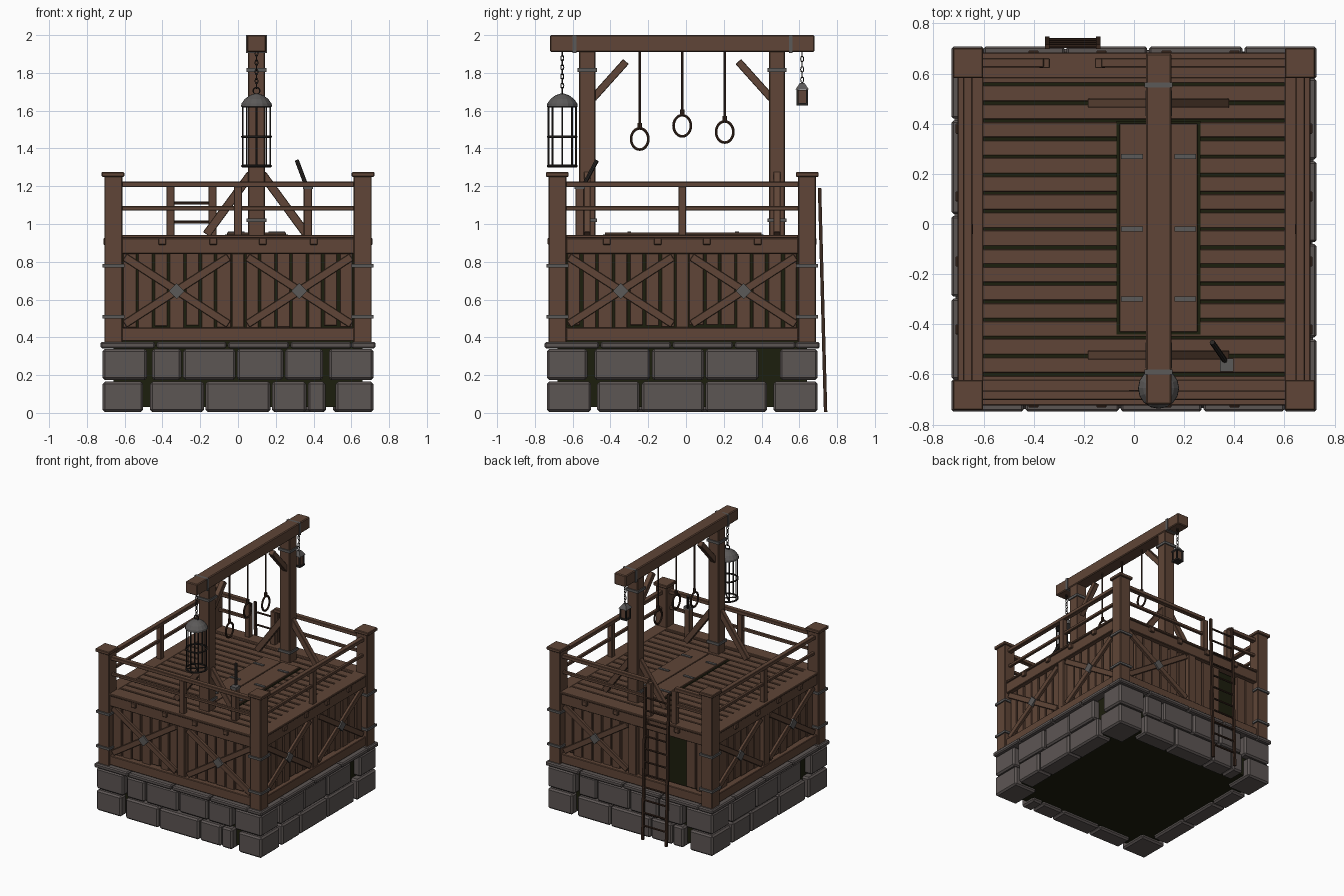
import bpy, bmesh, math, random
from mathutils import Vector, Matrix

if "Cube" in bpy.data.objects:
    bpy.data.objects.remove(bpy.data.objects["Cube"])

random.seed(4)
V = Vector
CY = -0.02                      # platform centre in y


def mat(name, r, g, b):
    m = bpy.data.materials.new(name)
    m.diffuse_color = (r, g, b, 1)
    m.use_nodes = True
    m.node_tree.nodes["Principled BSDF"].inputs["Base Color"].default_value = m.diffuse_color
    return m


WOOD = mat("brown wood", 0.115, 0.060, 0.038)
STONE = mat("grey stone", 0.108, 0.092, 0.088)
IRON = mat("grey iron", 0.105, 0.100, 0.098)
DARK_IRON = mat("dark iron", 0.022, 0.019, 0.017)
ROPE = mat("dark rope", 0.042, 0.021, 0.013)
MOSS = mat("dark moss", 0.012, 0.013, 0.004)

parts = {}                      # name -> (bmesh, material, bevel)


def part(name, m, bevel=0):
    if name not in parts:
        parts[name] = (bmesh.new(), m, bevel)
    return parts[name][0]


def box(bm, lo, hi, M=Matrix()):
    lo, hi = V(lo), V(hi)
    T = Matrix.Translation((lo + hi) / 2) @ Matrix.Diagonal((*(hi - lo), 1))
    bmesh.ops.create_cube(bm, size=1, matrix=M @ T)


def beam(bm, p, q, w, d, normal, M=Matrix()):
    """Square timber from p to q; d is its size along normal."""
    p, q, y = V(p), V(q), V(normal)
    z = (q - p).normalized()
    x = y.cross(z)
    R = Matrix((x, y, z)).transposed().to_4x4()
    S = Matrix.Diagonal((w, d, (q - p).length, 1))
    bmesh.ops.create_cube(bm, size=1, matrix=M @ Matrix.Translation((p + q) / 2) @ R @ S)


def tube(bm, pts, r, ref=(1, 0, 0), closed=False, sides=6):
    pts, n, ref, rings = [V(p) for p in pts], len(pts), V(ref), []
    for i, p in enumerate(pts):
        a = pts[(i - 1) % n] if closed or i else p
        b = pts[(i + 1) % n] if closed or i < n - 1 else p
        side = (b - a).normalized().cross(ref).normalized()
        rings.append([bm.verts.new(p + r * (math.cos(t) * ref + math.sin(t) * side))
                      for t in (2 * math.pi * k / sides for k in range(sides))])
    for i in range(n if closed else n - 1):
        A, B = rings[i], rings[(i + 1) % n]
        for k in range(sides):
            bm.faces.new((A[k], A[(k + 1) % sides], B[(k + 1) % sides], B[k]))
    if not closed:
        bm.faces.new(rings[0])
        bm.faces.new(rings[-1])


def ring(bm, c, a, b, ra, rb, r, n=20):
    """Closed loop around c in the plane of unit axes a and b."""
    a, b = V(a), V(b)
    pts = [V(c) + a * ra * math.cos(t) + b * rb * math.sin(t)
           for t in (2 * math.pi * k / n for k in range(n))]
    tube(bm, pts, r, a.cross(b), True)


def chain(bm, x, y, z0, z1, link=0.026):
    n = round((z1 - z0) / link)
    for i in range(n):
        a = (1, 0, 0) if i % 2 else (0, 1, 0)
        ring(bm, (x, y, z0 + (i + 0.5) * (z1 - z0) / n), a, (0, 0, 1), 0.008, link * 0.62, 0.003, 8)


def lathe(bm, profile, x, y, n=12):
    rows = [[bm.verts.new((x + r * math.cos(2 * math.pi * k / n), y + r * math.sin(2 * math.pi * k / n), z))
             for k in range(n)] for r, z in profile]
    for A, B in zip(rows, rows[1:]):
        for k in range(n):
            bm.faces.new((A[k], A[(k + 1) % n], B[(k + 1) % n], B[k]))
    bm.faces.new(rows[0])
    bm.faces.new(rows[-1])


# ---- dark core seen through the gaps
core = part("dark_core", MOSS)
box(core, (-0.66, CY - 0.66, 0.03), (0.66, CY + 0.66, 0.36))
box(core, (-0.62, CY - 0.62, 0.36), (0.62, CY + 0.62, 0.90))

# stone runs between the corner blocks: (row, list of start/end)
RUNS_A = {0: [(-.465, -.18), (-.172, .172), (.18, .362), (.37, .462)],
          1: [(-.455, -.30), (-.29, -.013), (-.005, .24), (.248, .45)]}
RUNS_B = {0: [(-.45, -.225), (-.215, .115), (.122, .45)],
          1: [(-.465, -.17), (-.16, .115), (.122, .405)]}
ROWS = [(0.005, 0.165), (0.175, 0.338)]

# ---- four sides, built facing front and turned round
for k, side in enumerate(("front", "right", "back", "left")):
    M = Matrix.Translation((0, CY, 0)) @ Matrix.Rotation(k * math.pi / 2, 4, 'Z')
    back = side == "back"
    stones = part("stone_base", STONE, 0.012)
    runs = RUNS_B if k % 2 else RUNS_A
    for row, (z0, z1) in enumerate(ROWS):
        for a, b in runs[row]:
            j = random.uniform(-0.006, 0.006)
            box(stones, (a, -0.712 + j, z0), (b, -0.58, z1), M)
        # corner block, long side alternating
        lx, ly = (0.235, 0.20) if (row + k) % 2 else (0.215, 0.235)
        box(stones, (-0.717, -0.717, z0), (-0.717 + lx, -0.717 + ly, z1), M)
    rim = part("stone_rim", STONE, 0.008)
    for a, b in ((-.728, -.44), (-.432, -.06), (-.052, .27), (.278, .60)):
        box(rim, (a, -0.728, 0.342), (b, -0.60, 0.376), M)

    # corner post, cap and iron bands
    post = part("corner_posts", WOOD, 0.005)
    box(post, (-0.708, -0.708, 0.37), (-0.612, -0.612, 1.255), M)
    box(part("post_caps", WOOD, 0.004), (-0.722, -0.722, 1.25), (-0.602, -0.602, 1.275), M)
    bands = part("iron_bands", IRON)
    for z in (0.51, 0.78):
        box(bands, (-0.718, -0.718, z - 0.009), (-0.602, -0.602, z + 0.009), M)

    # side frame
    frame = part("side_frame", WOOD, 0.004)
    box(frame, (-0.615, -0.695, 0.38), (0.615, -0.63, 0.452), M)
    box(frame, (-0.615, -0.695, 0.842), (0.615, -0.63, 0.925), M)
    box(frame, (-0.615, -0.705, 0.925), (0.615, -0.60, 0.942), M)
    box(frame, (-0.034, -0.69, 0.45), (0.034, -0.63, 0.845), M)
    for u in (-0.40, -0.13, 0.13, 0.40):
        box(part("joist_ends", WOOD, 0.003), (u - 0.02, -0.712, 0.89), (u + 0.02, -0.68, 0.925), M)

    # vertical planks, crossed braces and iron diamonds
    planks = part("wall_planks", WOOD, 0.003)
    for s in (-1, 1):
        for i in range(7):
            if back and s == 1 and i in (3, 4):
                continue                        # gap behind the ladder
            u = s * (0.034 + (i + 0.5) * 0.083)
            w = 0.037 + random.uniform(-0.004, 0.002)
            box(planks, (u - w, -0.662 + random.uniform(-0.004, 0.004), 0.455 + random.uniform(-0.02, 0.012)),
                (u + w, -0.635, 0.845), M)
        if back and s == 1:
            continue
        braces = part("crossed_braces", WOOD, 0.003)
        c = s * 0.325
        beam(braces, (c - 0.275, -0.672, 0.47), (c + 0.275, -0.672, 0.825), 0.042, 0.022, (0, 1, 0), M)
        beam(braces, (c - 0.275, -0.675, 0.825), (c + 0.275, -0.675, 0.47), 0.042, 0.022, (0, 1, 0), M)
        beam(part("iron_diamonds", IRON), (c - 0.021, -0.688, 0.624), (c + 0.021, -0.688, 0.666),
             0.06, 0.016, (0, 1, 0), M)

    # railing, open at the ladder on the back
    rails = part("railing", WOOD, 0.003)
    for a, b in (((-0.615, 0.13), (0.36, 0.615)) if back else ((-0.615, 0.615),)):
        box(rails, (a, -0.682, 1.196), (b, -0.645, 1.224), M)
        box(rails, (a, -0.675, 1.072), (b, -0.652, 1.094), M)
    for u in ((0.135, 0.357) if back else (0.0,)):
        box(rails, (u - 0.021, -0.682, 0.94), (u + 0.021, -0.642, 1.2), M)

# ---- deck planks
deck = part("deck_planks", WOOD, 0.003)
N, STEP = 18, 1.30 / 18
for i in range(N):
    y = CY - 0.65 + i * STEP
    e = random.uniform(0, 0.015)
    box(deck, (-0.65 + e, y + 0.004, 0.905), (0.65 - e, y + STEP - random.uniform(0.004, 0.009), 0.94))

# ---- trapdoor
box(part("trapdoor_frame", MOSS), (-0.07, -0.44, 0.93), (0.265, 0.41, 0.944))
leaf = part("trapdoor_leaves", WOOD, 0.002)
hinge = part("trapdoor_hinges", IRON)
for a, b in ((-0.058, 0.097), (0.102, 0.254)):
    box(leaf, (a, -0.43, 0.935), (b, 0.40, 0.955))
for y in (-0.30, -0.02, 0.27):
    for a, b in ((-0.052, 0.035), (0.162, 0.248)):
        box(hinge, (a, y - 0.01, 0.95), (b, y + 0.01, 0.961))

# ---- gallows
X = 0.098
gal = part("gallows_posts", WOOD, 0.005)
strut = part("gallows_braces", WOOD, 0.003)
bands = part("iron_bands", IRON)
for y, s in ((-0.523, 1), (0.482, -1)):
    box(gal, (X - 0.045, y - 0.043, 0.93), (X + 0.045, y + 0.043, 1.92))
    for z in (1.02, 1.815):
        box(bands, (X - 0.053, y - 0.051, z - 0.01), (X + 0.053, y + 0.051, z + 0.01))
    beam(strut, (X, y + s * 0.03, 1.665), (X, y + s * 0.205, 1.86), 0.04, 0.04, (1, 0, 0))
    for t in (-1, 1):
        beam(strut, (X + t * 0.265, y, 0.945), (X + t * 0.03, y, 1.265), 0.045, 0.036, (0, 1, 0))
box(part("gallows_beam", WOOD, 0.006), (X - 0.051, -0.72, 1.91), (X + 0.051, 0.68, 2.0))
for y in (-0.59, 0.555):
    box(bands, (X - 0.056, y - 0.01, 1.905), (X + 0.056, y + 0.01, 2.0))

# ---- nooses
rope = part("nooses", ROPE)
for y, z in ((-0.245, 1.45), (-0.02, 1.52), (0.205, 1.487)):
    ring(rope, (X, y, z), (0, 1, 0), (0, 0, 1), 0.046, 0.056, 0.008, 24)
    tube(rope, [(X, y, z + 0.055), (X, y, 1.915)], 0.0065)
    tube(rope, [(X, y, z + 0.055), (X, y, z + 0.085)], 0.012, sides=8)

# ---- hanging cage
cy = -0.655
cage = part("cage_bars", DARK_IRON)
for i in range(8):
    t = 2 * math.pi * i / 8
    x, y = X + 0.073 * math.cos(t), cy + 0.073 * math.sin(t)
    tube(cage, [(x, y, 1.3), (x, y, 1.64)], 0.005)
for z in (1.307, 1.462, 1.625):
    ring(cage, (X, cy, z), (1, 0, 0), (0, 1, 0), 0.075, 0.075, 0.007, 16)
for s in (-1, 1):
    tube(cage, [(X - 0.052, cy - s * 0.052, 1.307), (X + 0.052, cy + s * 0.052, 1.307)], 0.005, (0, 0, 1))
lathe(part("cage_dome", IRON), [(0.082, 1.622), (0.08, 1.637), (0.062, 1.662), (0.035, 1.682), (0.01, 1.69)], X, cy, 16)
ring(cage, (X, cy, 1.705), (1, 0, 0), (0, 0, 1), 0.018, 0.018, 0.004, 12)
chain(part("cage_chain", DARK_IRON), X, cy, 1.72, 1.915)

# ---- hanging lantern
ly = 0.615
box(part("lantern_body", WOOD), (X - 0.022, ly - 0.022, 1.64), (X + 0.022, ly + 0.022, 1.71))
lf = part("lantern_frame", DARK_IRON)
for sx in (-1, 1):
    for sy in (-1, 1):
        x, y = X + sx * 0.025, ly + sy * 0.025
        box(lf, (x - 0.005, y - 0.005, 1.63), (x + 0.005, y + 0.005, 1.715))
box(lf, (X - 0.031, ly - 0.031, 1.627), (X + 0.031, ly + 0.031, 1.64))
bmesh.ops.create_cone(part("lantern_roof", IRON), cap_ends=True, segments=4, radius1=0.05, radius2=0.016, depth=0.035,
                      matrix=Matrix.Translation((X, ly, 1.73)) @ Matrix.Rotation(math.pi / 4, 4, 'Z'))
chain(part("lantern_chain", DARK_IRON), X, ly, 1.75, 1.915)

# ---- lever
box(part("lever_stand", WOOD, 0.003), (0.348, -0.585, 0.94), (0.392, -0.54, 1.2))
box(bands, (0.344, -0.589, 1.185), (0.396, -0.536, 1.205))
tube(part("lever_handle", DARK_IRON), [(0.37, -0.555, 1.18), (0.312, -0.472, 1.335)], 0.011, (0.82, 0.57, 0), sides=8)

# ---- ladder on the back
lad = part("ladder", ROPE)
for x in (-0.347, -0.142):
    beam(lad, (x, 0.739, 0.004), (x, 0.707, 1.19), 0.018, 0.018, (1, 0, 0))
for i in range(11):
    z = 0.115 + i * 0.0995
    y = 0.739 - 0.032 * z / 1.19
    tube(lad, [(-0.347, y, z), (-0.142, y, z)], 0.008, (0, 0, 1))

# ---- turn every part into an object
for name, (bm, m, bevel) in parts.items():
    bmesh.ops.recalc_face_normals(bm, faces=bm.faces)
    me = bpy.data.meshes.new(name)
    bm.to_mesh(me)
    bm.free()
    me.materials.append(m)
    ob = bpy.data.objects.new(name, me)
    bpy.context.collection.objects.link(ob)
    if bevel:
        mod = ob.modifiers.new("soft edges", 'BEVEL')
        mod.width = bevel
        mod.segments = 1
